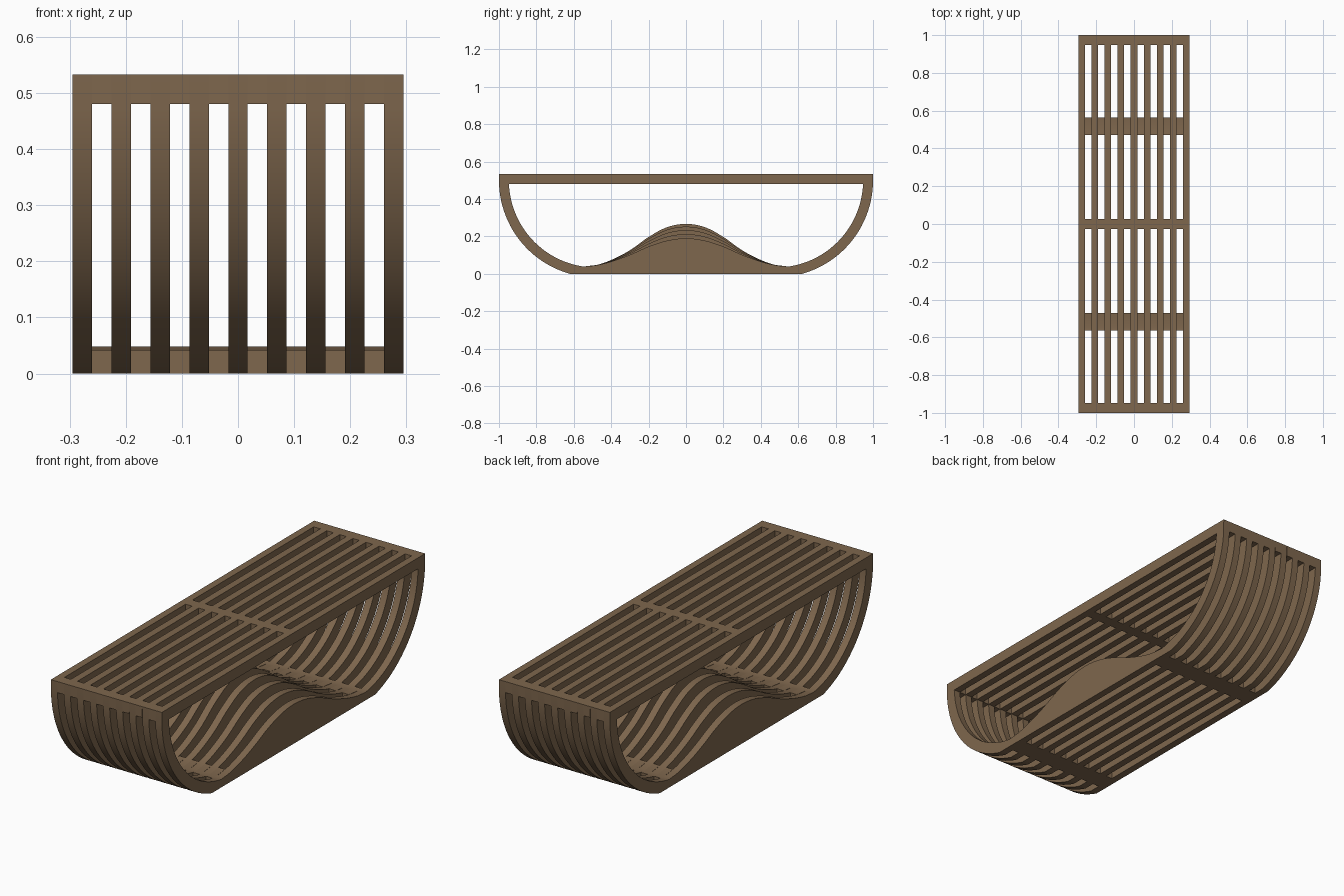
import bpy, bmesh, math

if "Cube" in bpy.data.objects:
    bpy.data.objects.remove(bpy.data.objects["Cube"])

wood = bpy.data.materials.new("brown wood")
wood.diffuse_color = (0.21, 0.135, 0.075, 1)
wood.use_nodes = True
wood.node_tree.nodes["Principled BSDF"].inputs["Base Color"].default_value = wood.diffuse_color

W = 0.59 / 17            # rib and gap width
TOP, UNDER = 0.533, 0.48  # top slab levels
CY, CZ, RO, RI = 0.481, 0.5, 0.519, 0.466  # end arc centre and radii
Y_IN, Z_IN = 0.55, 0.039  # where the arc meets the hump
# hump shape: y, tallest (middle rib), lowest (outer ribs)
HUMP = [(0, .267, .19), (.1, .25, .178), (.2, .197, .146), (.3, .126, .102),
        (.4, .074, .066), (.48, .047, .046), (.55, .039, .039)]


def make_object(name, bm):
    bmesh.ops.recalc_face_normals(bm, faces=bm.faces)
    me = bpy.data.meshes.new(name)
    bm.to_mesh(me)
    bm.free()
    me.materials.append(wood)
    ob = bpy.data.objects.new(name, me)
    bpy.context.collection.objects.link(ob)
    bpy.ops.object.select_all(action='DESELECT')
    ob.select_set(True)
    bpy.context.view_layer.objects.active = ob
    bpy.ops.object.shade_smooth_by_angle(angle=math.radians(25))
    return ob


def hump_z(y, low):
    """Catmull-Rom height of the hump, blended from tall to low."""
    h = [a + (b - a) * low for _, a, b in HUMP]
    ys = [p[0] for p in HUMP]
    i = max(k for k in range(len(ys) - 1) if ys[k] <= y + 1e-9)
    slope = lambda k: 0 if k == 0 else (
        -0.1 if k == len(ys) - 1 else (h[k + 1] - h[k - 1]) / (ys[k + 1] - ys[k - 1]))
    d = ys[i + 1] - ys[i]
    t = (y - ys[i]) / d
    return ((2*t**3 - 3*t*t + 1) * h[i] + (t**3 - 2*t*t + t) * d * slope(i)
            + (3*t*t - 2*t**3) * h[i + 1] + (t**3 - t*t) * d * slope(i + 1))


def rib(name, x, low):
    # half profile as (outer, inner) point pairs, from top middle to bottom middle
    pairs = [((0, TOP), (0, UNDER)), ((1, TOP), (CY + RI, UNDER))]
    a0 = math.asin((CZ - UNDER) / RI)
    ao, ai = math.asin(CZ / RO), math.acos((Y_IN - CY) / RI)
    n = 24
    for k in range(1, n + 1):
        a, b = ao * k / n, a0 + (ai - a0) * k / n
        pairs.append(((CY + RO * math.cos(a), CZ - RO * math.sin(a)),
                      (CY + RI * math.cos(b), CZ - RI * math.sin(b))))
    m = 26
    for k in range(1, m + 1):
        y = Y_IN * (1 - k / m)
        pairs.append(((y * 0.62 / Y_IN, 0), (y, hump_z(y, low))))
    # mirror into a full ring
    pairs += [((-o[0], o[1]), (-i[0], i[1])) for o, i in pairs[-2:0:-1]]
    bm = bmesh.new()
    rings = [[[bm.verts.new((xx, *p[s])) for s in (0, 1)] for p in pairs]
             for xx in (x - W / 2, x + W / 2)]
    L, R = rings
    for k in range(len(pairs)):
        j = (k + 1) % len(pairs)
        for r in rings:
            bm.faces.new((r[k][0], r[j][0], r[j][1], r[k][1]))
        for s in (0, 1):
            bm.faces.new((L[k][s], L[j][s], R[j][s], R[k][s]))
    make_object(name, bm)


def cross_bar(name, profile):
    # one block in each gap between ribs
    bm = bmesh.new()
    for g in range(8):
        x = (2 * g - 7) * W
        a, b = [[bm.verts.new((x + s * W / 2, y, z)) for y, z in profile] for s in (-1, 1)]
        bm.faces.new(a)
        bm.faces.new(b)
        for k in range(len(a)):
            j = (k + 1) % len(a)
            bm.faces.new((a[k], a[j], b[j], b[k]))
    make_object(name, bm)


# nine ribs, humps lower toward the outside
for i in range(-4, 5):
    rib(f"rib_{i + 5}", i * 2 * W, (abs(i) / 4) ** 1.2)

# cross bars
cross_bar("centre_top_bar", [(-.026, UNDER), (.026, UNDER), (.026, TOP), (-.026, TOP)])
for s, side in ((-1, "front"), (1, "back")):
    cross_bar(side + "_top_bar", [(s * y, z) for y, z in
              ((.947, UNDER), (1, UNDER), (1, TOP), (.947, TOP))])
    cross_bar(side + "_lower_bar", [(s * y, z) for y, z in
              ((.47, 0), (.565, 0), (.565, .0416), (Y_IN, Z_IN), (.47, .048))])
